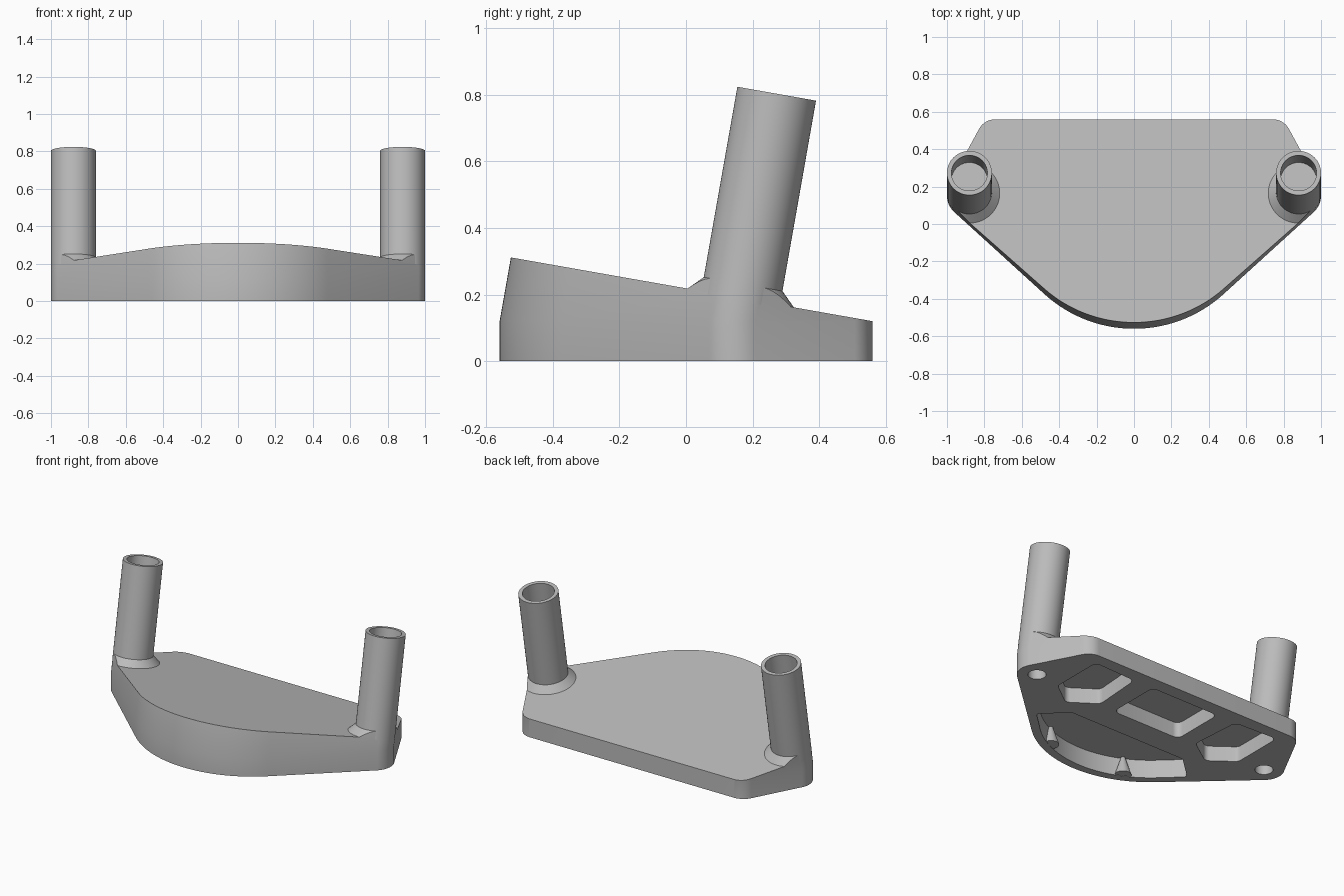
import bpy, bmesh
from math import sin, cos, tan, pi, radians
from mathutils import Matrix, Vector
from mathutils.geometry import convex_hull_2d

if "Cube" in bpy.data.objects:
    bpy.data.objects.remove(bpy.data.objects["Cube"])

TILT = radians(10)
K = tan(TILT)
BACK, RIM = 0.56, 0.12           # rear edge and height of the upright rim
TUBE_X, TUBE_Y, TUBE_R = 0.88, 0.152, 0.12
PLANE_T = 0.071                  # distance along the tube axis to the sloping top

grey = bpy.data.materials.new("plain_grey")
grey.use_nodes = True
grey.diffuse_color = (0.5, 0.5, 0.5, 1)
grey.node_tree.nodes["Principled BSDF"].inputs["Base Color"].default_value = grey.diffuse_color


def arc(x, y, r, a0=0, a1=360, n=64):
    return [Vector((x + r * cos(radians(a0 + (a1 - a0) * i / n)),
                    y + r * sin(radians(a0 + (a1 - a0) * i / n)))) for i in range(n)]


def hull(points):
    return [points[i] for i in convex_hull_2d(points)]


def rounded(corners, r):
    return hull([p for x, y in corners for p in arc(x, y, r, n=24)])


def finish(name, bm):
    bmesh.ops.remove_doubles(bm, verts=bm.verts, dist=1e-5)
    bmesh.ops.recalc_face_normals(bm, faces=bm.faces)
    mesh = bpy.data.meshes.new(name)
    bm.to_mesh(mesh)
    bm.free()
    mesh.materials.append(grey)
    obj = bpy.data.objects.new(name, mesh)
    bpy.context.collection.objects.link(obj)
    return obj


def loft(name, rings):
    """Skin a stack of matching rings and cap both ends."""
    bm = bmesh.new()
    loops = [[bm.verts.new(p) for p in ring] for ring in rings]
    for a, b in zip(loops, loops[1:]):
        for i in range(len(a)):
            j = (i + 1) % len(a)
            bm.faces.new((a[i], a[j], b[j], b[i]))
    bm.faces.new(loops[0])
    bm.faces.new(loops[-1])
    return finish(name, bm)


def prism(name, outline, z0, z1):
    return loft(name, [[(p.x, p.y, z) for p in outline] for z in (z0, z1)])


def lathe(name, profile, matrix):
    """Rings of (radius, height) about z, then placed by a matrix."""
    return loft(name, [[matrix @ Vector((p.x, p.y, h)) for p in arc(0, 0, r)]
                       for r, h in profile])


def boolean(obj, tool, operation):
    mod = obj.modifiers.new("cut", 'BOOLEAN')
    mod.operation, mod.object, mod.solver = operation, tool, 'EXACT'
    bpy.context.view_layer.update()
    graph = bpy.context.evaluated_depsgraph_get()
    mesh = bpy.data.meshes.new_from_object(obj.evaluated_get(graph))
    obj.modifiers.clear()
    obj.data = mesh
    bpy.data.objects.remove(tool)


def smooth(obj):
    bpy.ops.object.select_all(action='DESELECT')
    obj.select_set(True)
    bpy.context.view_layer.objects.active = obj
    bpy.ops.object.shade_smooth_by_angle(angle=radians(30))


# Plate outline: bowed front, round ends under the tubes, round rear corners
outline = hull(arc(0, TUBE_Y, 0.712, 215, 325, 80)
               + [p for s in (-1, 1) for p in arc(s * TUBE_X, TUBE_Y, TUBE_R)
                  + arc(s * 0.74, BACK - 0.1, 0.1)])


def leaned(p, dz):
    return (p.x, p.y + dz * K, RIM + dz)


# Plate: upright rim, then walls leaning back to the sloping top
body = loft("base_plate", [[(p.x, p.y, 0) for p in outline],
                           [leaned(p, 0) for p in outline],
                           [leaned(p, (BACK - p.y) * K / (1 + K * K)) for p in outline]])

# Pockets and screw holes in the underside
front_pocket = hull(arc(0, TUBE_Y, 0.66, 222, 318, 48)
                    + rounded([(s * x, y) for s in (-1, 1)
                               for x, y in ((0.42, -0.08), (0.555, -0.205))], 0.02))
rear_pocket = rounded([(s * 0.21, y) for s in (-1, 1) for y in (0.15, 0.43)], 0.04)
side_pocket = rounded([(0.43, 0.43), (0.66, 0.44), (0.66, 0.15), (0.54, 0.06), (0.41, 0.15)], 0.04)
cuts = [(front_pocket, 0.12), (rear_pocket, 0.1)]
for s in (-1, 1):
    cuts.append((hull([Vector((s * p.x, p.y)) for p in side_pocket]), 0.1))
    cuts.append((arc(s * TUBE_X, TUBE_Y, 0.054), 0.15))
for shape, depth in cuts:
    boolean(body, prism("cutter", shape, -0.1, depth), 'DIFFERENCE')
smooth(body)

for s, side in ((1, "left"), (-1, "right")):
    axis = Matrix.Translation((s * TUBE_X, TUBE_Y, RIM)) @ Matrix.Rotation(-TILT, 4, 'X')

    # Leaning tube with a blind bore
    top = 0.694
    smooth(lathe(side + "_tube", [(TUBE_R, PLANE_T - 0.01), (TUBE_R, top),
                                  (0.096, top), (0.096, top - 0.22)], axis))

    # Flared foot, trimmed flush with the plate wall
    foot = lathe(side + "_tube_foot", [(0.172, PLANE_T - 0.01), (0.162, PLANE_T),
                                       (0.117, PLANE_T + 0.045)], axis)
    boolean(foot, loft("trim", [[leaned(p, dz) for p in outline] for dz in (-0.1, 0.4)]),
            'INTERSECT')
    smooth(foot)

    # Tapered rib inside the front pocket
    smooth(lathe(side + "_pocket_rib", [(0.05, 0.002), (0.012, 0.121)],
                 Matrix.Translation((s * 0.28, -0.435, 0))))
